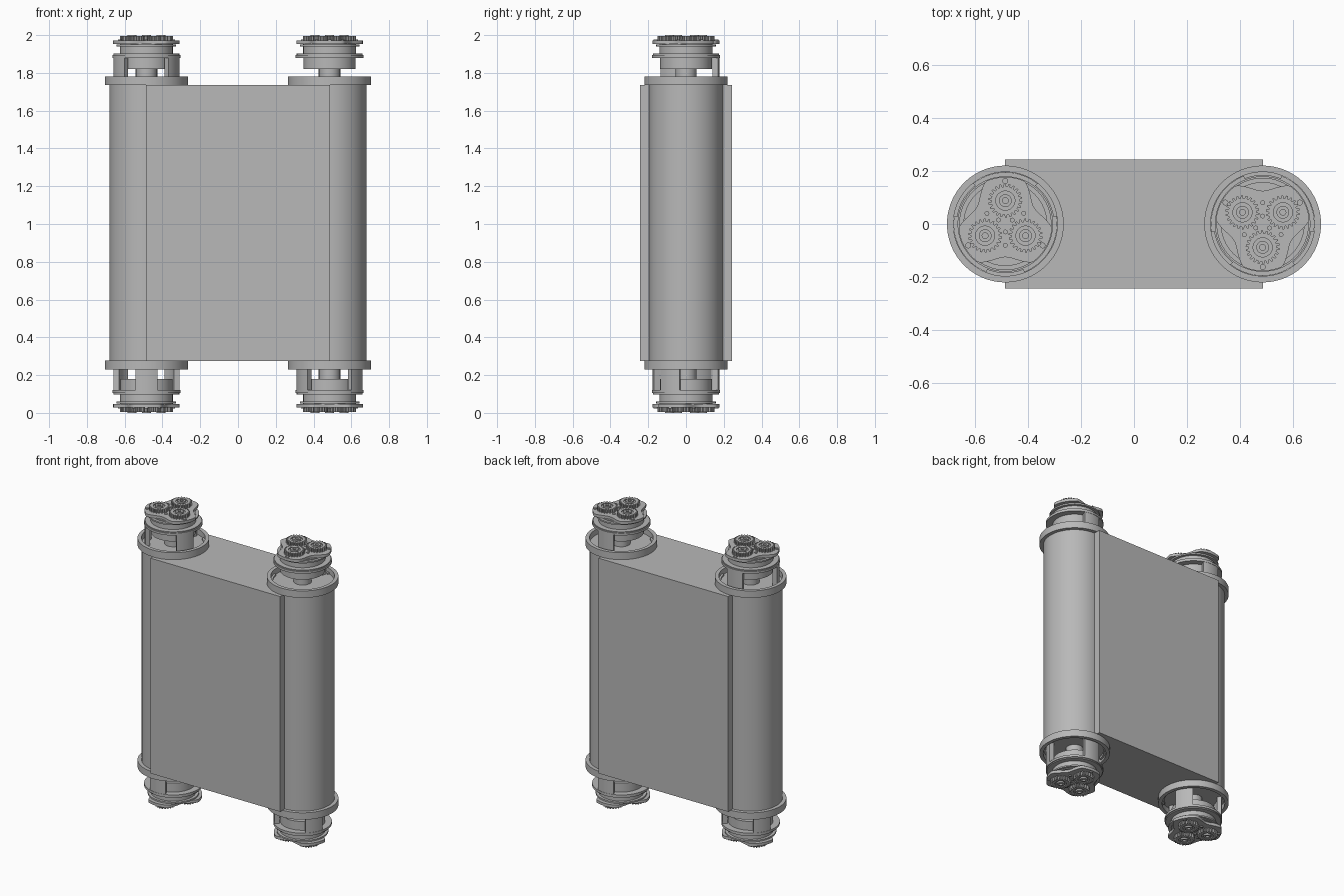
import bpy, bmesh
from math import sin, cos, radians, pi

cube = bpy.data.objects.get("Cube")
if cube:
    bpy.data.objects.remove(cube)

grey = bpy.data.materials.new("plain grey")
grey.use_nodes = True
grey.diffuse_color = (0.48, 0.48, 0.48, 1)
grey.node_tree.nodes["Principled BSDF"].inputs["Base Color"].default_value = grey.diffuse_color


def finish(name, bm):
    bmesh.ops.recalc_face_normals(bm, faces=bm.faces)
    mesh = bpy.data.meshes.new(name)
    bm.to_mesh(mesh)
    bm.free()
    mesh.materials.append(grey)
    obj = bpy.data.objects.new(name, mesh)
    bpy.context.collection.objects.link(obj)
    bpy.ops.object.select_all(action='DESELECT')
    obj.select_set(True)
    bpy.context.view_layer.objects.active = obj
    bpy.ops.object.shade_smooth_by_angle(angle=radians(30))
    return obj


def circle(r, n=64):
    return [(r * cos(2 * pi * i / n), r * sin(2 * pi * i / n)) for i in range(n)]


def prism(name, outline, centre, z0, z1, hole=None):
    """Extrude an outline; a hole outline has the same number of points."""
    bm = bmesh.new()

    def loop(pts, z):
        return [bm.verts.new((centre[0] + x, centre[1] + y, z)) for x, y in pts]

    def skin(a, b):
        for i in range(len(a)):
            j = (i + 1) % len(a)
            bm.faces.new((a[i], a[j], b[j], b[i]))

    low, high = loop(outline, z0), loop(outline, z1)
    skin(low, high)
    if hole:
        hole_low, hole_high = loop(hole, z0), loop(hole, z1)
        skin(hole_low, hole_high)
        skin(low, hole_low)
        skin(high, hole_high)
    else:
        bm.faces.new(low)
        bm.faces.new(high)
    return finish(name, bm)


def arc_outline(r0, r1, middle, half, n=10):
    angles = [radians(middle - half + 2 * half * i / n) for i in range(n + 1)]
    return ([(r1 * cos(a), r1 * sin(a)) for a in angles]
            + [(r0 * cos(a), r0 * sin(a)) for a in reversed(angles)])


def gear_outline(root, tip, teeth=22):
    pts = []
    for i in range(teeth):
        for part, r in ((0, root), (0.3, root), (0.45, tip), (0.8, tip)):
            a = 2 * pi * (i + part) / teeth
            pts.append((r * cos(a), r * sin(a)))
    return pts


def lobed_outline(turn, n=96):
    pts = []
    for i in range(n):
        a = 2 * pi * i / n
        t = (1 + cos(3 * (a - radians(turn)))) / 2
        r = 0.125 + 0.052 * min(1, 1.6 * t)
        pts.append((r * cos(a), r * sin(a)))
    return pts


def drive_unit(label, x, top, turn, posts):
    """Geared end unit; heights are given as distance from the outer tip."""
    c = (x, 0)

    def part(name, outline, d0, d1, centre=c, hole=None):
        z0, z1 = (2 - d1, 2 - d0) if top else (d0, d1)
        return prism(label + "_" + name, outline, centre, z0, z1, hole)

    # Stacked round body on a shaft
    part("shaft", circle(0.055), 0.17, 0.27)
    part("inner_drum", circle(0.138), 0.12, 0.18)
    part("rim_disc", circle(0.18), 0.105, 0.12)
    part("rim_lip", circle(0.174), 0.098, 0.105)
    part("outer_drum", circle(0.14), 0.045, 0.1)
    part("lower_washer", circle(0.158), 0.05, 0.06)
    part("lobed_carrier", lobed_outline(turn), 0.028, 0.047)

    # Curved posts down to the roller
    for a in posts:
        part("post", arc_outline(0.148, 0.178, a, 19), 0.11, 0.27)

    # Retaining tabs inside the flange
    for k in range(3):
        part("tab", arc_outline(0.183, 0.197, turn + 60 + 120 * k, 22), 0.245, 0.262)

    # Three planet gears with hubs, and carrier pins
    for k in range(3):
        a = radians(turn + 120 * k)
        g = (x + 0.088 * cos(a), 0.088 * sin(a))
        outline = gear_outline(0.053, 0.064)
        part("gear", outline, 0.004, 0.03, g, circle(0.036, len(outline)))
        part("gear_web", circle(0.037, 32), 0.011, 0.03, g)
        part("gear_hub", circle(0.024, 32), 0, 0.012, g, circle(0.011, 32))
        tip = (x + 0.162 * cos(a), 0.162 * sin(a))
        part("lobe_pin", circle(0.011, 16), 0.022, 0.03, tip)
        for r, off in ((0.03, 60), (0.08, 60)):
            b = a + radians(off)
            pin = (x + r * cos(b), r * sin(b))
            part("small_pin", circle(0.009, 12), 0.022, 0.03, pin)


# Central slab
prism("centre_slab", [(-0.487, -0.243), (0.487, -0.243), (0.487, 0.243), (-0.487, 0.243)],
      (0, 0), 0.275, 1.735)

# Rollers, with an end flange at the top and bottom
for side, x in (("left", 0.485), ("right", -0.485)):
    prism(side + "_roller", circle(0.195, 96), (x, 0), 0.265, 1.745)
    for end, z in (("bottom", 0.23), ("top", 1.735)):
        prism(side + "_" + end + "_flange", circle(0.22, 96), (x, 0), z, z + 0.047,
              circle(0.196, 96))

# Four geared end units
drive_unit("right_top", -0.485, True, 90, (90, 210, 330))
drive_unit("left_top", 0.485, True, 30, (90,))
drive_unit("right_bottom", -0.485, False, 30, (30, 150, 270))
drive_unit("left_bottom", 0.485, False, 90, (90, 210, 330))
